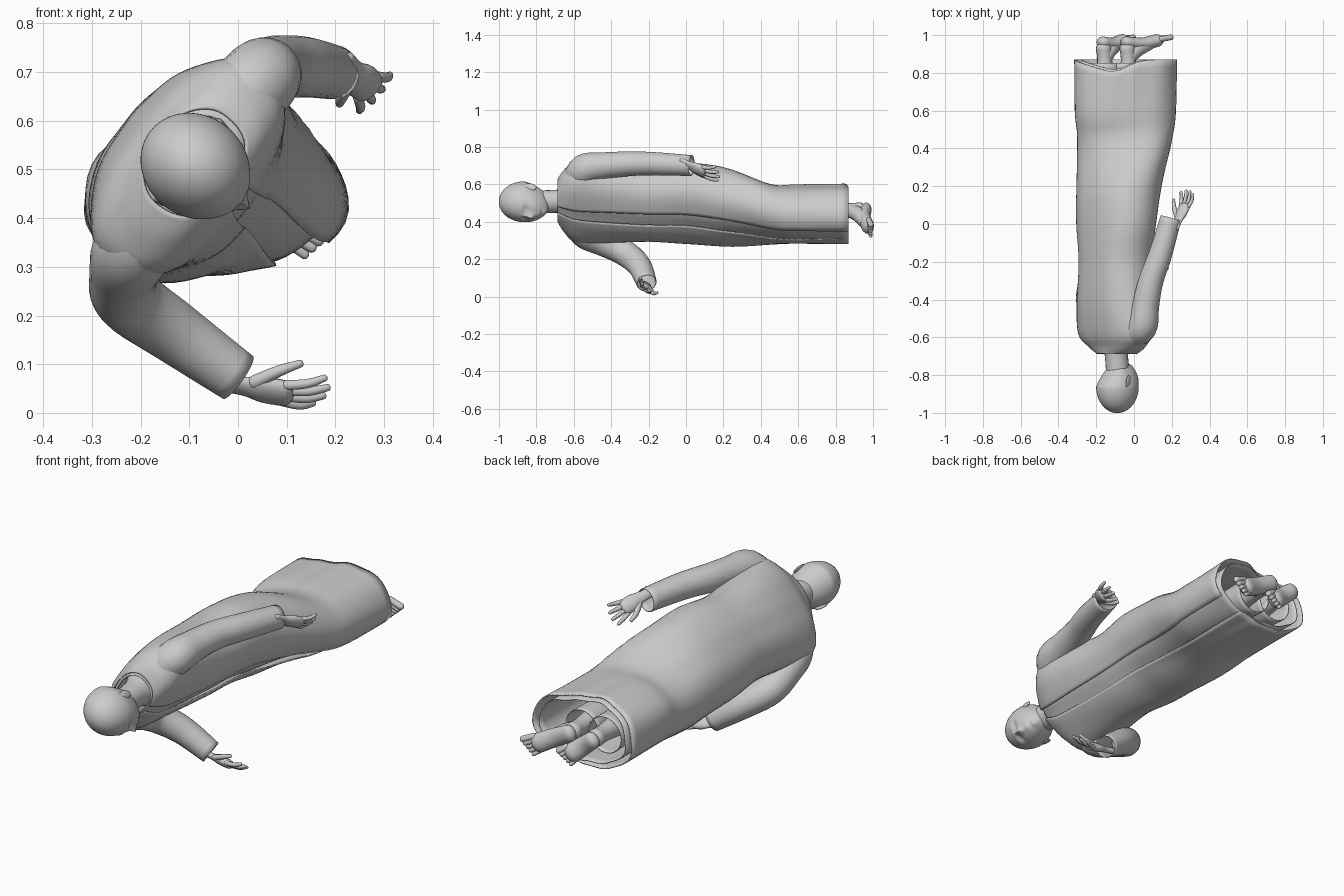
import bpy, bmesh, math
from mathutils import Vector as V

if "Cube" in bpy.data.objects:
    bpy.data.objects.remove(bpy.data.objects["Cube"])

L = V((0.62, 0, 0.785))       # across the shoulders
F = V((0.785, 0, -0.62))      # direction the figure faces
UP = V((0, -1, 0))            # towards the top of the head


def finish(bm, name, thick=0):
    bmesh.ops.recalc_face_normals(bm, faces=bm.faces)
    me = bpy.data.meshes.new(name)
    bm.to_mesh(me)
    bm.free()
    ob = bpy.data.objects.new(name, me)
    bpy.context.collection.objects.link(ob)
    if thick:
        m = ob.modifiers.new("cloth", 'SOLIDIFY')
        m.thickness = thick
        m.offset = 0
    bpy.ops.object.select_all(action='DESELECT')
    bpy.context.view_layer.objects.active = ob
    ob.select_set(True)
    bpy.ops.object.shade_smooth_by_angle(angle=math.radians(50))
    return ob


def spline(rows, steps):
    """Catmull-Rom through rows of numbers."""
    out, n = [], len(rows)
    for i in range(n - 1):
        a, b, c, d = rows[max(i - 1, 0)], rows[i], rows[i + 1], rows[min(i + 2, n - 1)]
        for k in range(steps):
            t = k / steps
            out.append([0.5 * (2 * q + (r - p) * t + (2 * p - 5 * q + 4 * r - s) * t * t
                               + (3 * q - p - 3 * r + s) * t ** 3)
                        for p, q, r, s in zip(a, b, c, d)])
    return out + [list(rows[-1])]


def skin(bm, rings, closed=True):
    vs = [[bm.verts.new(p) for p in r] for r in rings]
    n = len(vs[0])
    for a, b in zip(vs, vs[1:]):
        for i in range(n if closed else n - 1):
            j = (i + 1) % n
            bm.faces.new((a[i], a[j], b[j], b[i]))
    return vs


def tube(bm, pts, ref=(0, 0, 1), flat=1.0, sides=16, steps=5, open_end=False):
    """Round-ended limb through (x, y, z, radius); flat squashes it along ref."""
    rows = spline(pts, steps)
    C = [V(r[:3]) for r in rows]
    ref = V(ref)

    def ring(c, t, r):
        u = t.cross(ref).normalized()
        w = u.cross(t).normalized()
        return [c + u * r * math.cos(2 * math.pi * i / sides)
                + w * r * flat * math.sin(2 * math.pi * i / sides) for i in range(sides)]

    T = [(C[min(i + 1, len(C) - 1)] - C[max(i - 1, 0)]).normalized() for i in range(len(C))]
    rings = [ring(c, t, r[3]) for c, t, r in zip(C, T, rows)]
    caps = [math.radians(a) for a in (25, 50, 72, 87)]
    k = 0.8 * min(flat * 1.2, 1)
    pre = [ring(C[0] - T[0] * rows[0][3] * math.sin(a) * k, T[0], rows[0][3] * math.cos(a)) for a in reversed(caps)]
    post = [ring(C[-1] + T[-1] * rows[-1][3] * math.sin(a) * k, T[-1], rows[-1][3] * math.cos(a)) for a in caps]
    vs = skin(bm, pre + rings + ([] if open_end else post))
    bm.faces.new(vs[0])
    if not open_end:
        bm.faces.new(vs[-1])


# Body sections: y, centre x, centre z, half length, half depth, tilt in degrees
BODY = [(-0.685, -0.09, 0.515, 0.115, 0.09, 52), (-0.65, -0.09, 0.51, 0.185, 0.105, 52),
        (-0.58, -0.10, 0.505, 0.25, 0.13, 52), (-0.42, -0.105, 0.505, 0.235, 0.15, 52),
        (-0.2, -0.10, 0.50, 0.215, 0.16, 52), (0.0, -0.095, 0.50, 0.235, 0.165, 48),
        (0.2, -0.08, 0.48, 0.235, 0.175, 38), (0.45, -0.05, 0.44, 0.25, 0.152, 10),
        (0.6, -0.048, 0.44, 0.265, 0.156, 0), (0.87, -0.046, 0.44, 0.268, 0.159, 0)]


def garment(name, scale, start, end, hem, thick):
    """Loft around the body from angle start to end (degrees)."""
    closed = end - start >= 360
    n = 64
    rings = []
    for y, cx, cz, a, b, tilt in spline(BODY, 5):
        ring = []
        for i in range(n):
            th = math.radians(start + (end - start) * i / (n if closed else n - 1))
            p = th - math.radians(tilt)
            r = ((abs(math.cos(p)) / a) ** 2.3 + (abs(math.sin(p)) / b) ** 2.3) ** (-1 / 2.3)
            low = max(0, (y - 0.45) / 0.42)
            r *= scale + 0.012 * math.sin(9 * th + 3 * y) * (0.4 + low)
            if not closed:      # lower front edge tucks inwards
                r *= 1 - 0.14 * low * max(0, (i - n + 12) / 11)
            dip = hem * low * max(0, math.cos(th - math.radians(115))) ** 4
            ring.append(V((cx + r * math.cos(th), y - dip, cz + r * math.sin(th))))
        rings.append(ring)
    bm = bmesh.new()
    skin(bm, rings, closed)
    finish(bm, name, thick)


garment("open_coat", 1.0, -21, 313, 0.06, 0.006)
garment("inner_gown", 0.87, 0, 360, 0.05, 0.004)

# Sleeves, open at the cuffs
for name, pts in (
        ("upper_sleeve", [(-0.03, -0.585, 0.60, 0.075), (0.04, -0.545, 0.68, 0.08), (0.062, -0.43, 0.70, 0.07),
                          (0.09, -0.30, 0.71, 0.064), (0.14, -0.16, 0.71, 0.06), (0.195, 0.03, 0.70, 0.054)]),
        ("lower_sleeve", [(-0.16, -0.58, 0.42, 0.075), (-0.215, -0.54, 0.34, 0.08), (-0.235, -0.44, 0.285, 0.068),
                          (-0.225, -0.33, 0.235, 0.068), (-0.13, -0.25, 0.165, 0.062), (0.0, -0.21, 0.073, 0.052)])):
    bm = bmesh.new()
    tube(bm, pts, ref=(0.2, 0.3, 1), sides=24, open_end=True)
    finish(bm, name, 0.004)


def hand(name, wrist, d, s, curl):
    """Palm and five fingers; d points along the hand, s to the little finger."""
    w, d = V(wrist), V(d).normalized()
    s = V(s)
    s = (s - d * s.dot(d)).normalized()
    n = d.cross(s) * curl
    bm = bmesh.new()

    def at(a, b, c, r):
        return (*(w + d * a + s * b + n * c), r)
    tube(bm, [at(-0.05, 0, 0, 0.028), at(0, 0, 0, 0.027), at(0.04, 0, 0, 0.037), at(0.085, 0, 0, 0.037)],
         ref=n, flat=0.55)
    for k, ln in enumerate((0.075, 0.085, 0.08, 0.062)):
        b = -0.03 + 0.02 * k
        tube(bm, [at(0.085, b, 0, 0.0105), at(0.09 + ln * 0.5, b * 1.35, 0.006, 0.010),
                  at(0.085 + ln, b * 1.6, 0.022, 0.0075)], ref=n, sides=10, steps=3)
    tube(bm, [at(0.02, -0.02, 0, 0.015), at(0.065, -0.053, 0.016, 0.012), at(0.105, -0.066, 0.034, 0.0085)],
         ref=n, sides=10, steps=3)
    finish(bm, name)


hand("upper_hand", (0.235, 0.02, 0.70), (0.36, 0.8, -0.34), (0.6, 0.0, 0.6), -1)
hand("lower_hand", (0.012, -0.21, 0.055), (0.96, 0.02, -0.17), (0, 1, -0.7), 1)

# Legs in loose trousers, and bare feet
for name, x, turn in (("upper", -0.03, 0.205), ("lower", -0.155, 0.13)):
    bm = bmesh.new()
    tube(bm, [(x, 0.4, 0.46, 0.075), (x, 0.65, 0.45, 0.082), (x, 0.85, 0.445, 0.088)],
         ref=(1, 0, 0), sides=24, open_end=True)
    finish(bm, name + "_trouser_leg", 0.004)
    bm = bmesh.new()
    tube(bm, [(x, 0.45, 0.46, 0.06), (x, 0.7, 0.46, 0.055), (x, 0.86, 0.46, 0.04),
              (x - 0.005, 0.93, 0.462, 0.042)], ref=(1, 0, 0))
    finish(bm, name + "_leg")
    bm = bmesh.new()
    heel = V((x - 0.01, 0.963, 0.465))
    d = V((turn, 0.005, -0.11))
    side = d.cross(V((0, 1, 0))).normalized()
    tube(bm, [(*heel, 0.04), (*(heel + d * 0.4 - V((0, 0.01, 0))), 0.043),
              (*(heel + d * 0.78 + V((0, 0.004, 0))), 0.046)], ref=(0, 1, 0), flat=0.75)
    tube(bm, [(x, 0.87, 0.46, 0.035), (x + d.x * 0.2, 0.92, 0.44, 0.04),
              (*(heel + d * 0.6 - V((0, 0.01, 0))), 0.034)], ref=(1, 0, 0.3))
    for k in range(5):
        b = side * (-0.036 + 0.018 * k)
        r = 0.0095 + 0.0015 * k
        tip = 0.96 + 0.025 * k
        tube(bm, [(*(heel + d * 0.8 + b + V((0, 0.012, 0))), r),
                  (*(heel + d * tip + b * 1.1 + V((0, 0.02, 0))), r)], ref=(0, 1, 0), sides=10)
    finish(bm, name + "_foot")

# Neck
bm = bmesh.new()
tube(bm, [(-0.10, -0.6, 0.51, 0.085), (-0.095, -0.67, 0.51, 0.063), (-0.085, -0.8, 0.505, 0.062)], sides=24)
finish(bm, "neck")

# Head: a sphere shaped into skull, jaw, nose, eye sockets and lips
O = V((-0.088, -0.864, 0.507))


def place(s, f, h):
    return O + L * s + F * f + UP * h


def bump(u, v, u0, v0, ru, rv):
    return math.exp(-((u - u0) / ru) ** 2 - ((v - v0) / rv) ** 2)


bm = bmesh.new()
bmesh.ops.create_uvsphere(bm, u_segments=64, v_segments=44, radius=1)
for v in bm.verts:
    s, f, h = v.co
    low = max(0, -h)
    ps, pf, ph = 0.104 * s * (1 - 0.2 * low), 0.117 * f, 0.137 * h
    if f < 0:
        pf *= 1 - 0.5 * low
    else:
        pf += 0.03 * low * f ** 0.5
        a = abs(s)
        pf += 0.020 * bump(s, h, 0, -0.27, 0.14, 0.13) + 0.008 * bump(s, h, 0, -0.05, 0.09, 0.2)
        pf -= 0.010 * bump(a, h, 0.33, -0.04, 0.17, 0.09)
        pf += 0.005 * bump(a, h, 0.3, 0.12, 0.28, 0.08) + 0.006 * bump(s, h, 0, -0.55, 0.22, 0.05)
        pf += 0.010 * bump(s, h, 0, -0.82, 0.25, 0.12) - 0.005 * bump(s, h, 0, -0.69, 0.3, 0.05)
    v.co = place(ps, pf, ph)
finish(bm, "head")

# Ears
for side, name in ((1, "upper_ear"), (-1, "lower_ear")):
    bm = bmesh.new()
    bmesh.ops.create_uvsphere(bm, u_segments=20, v_segments=14, radius=1)
    for v in bm.verts:
        s, f, h = v.co
        v.co = place(side * (0.098 + 0.008 * s - 0.007 * f), -0.004 + 0.02 * f - 0.005 * h, -0.03 + 0.034 * h)
    finish(bm, name)
